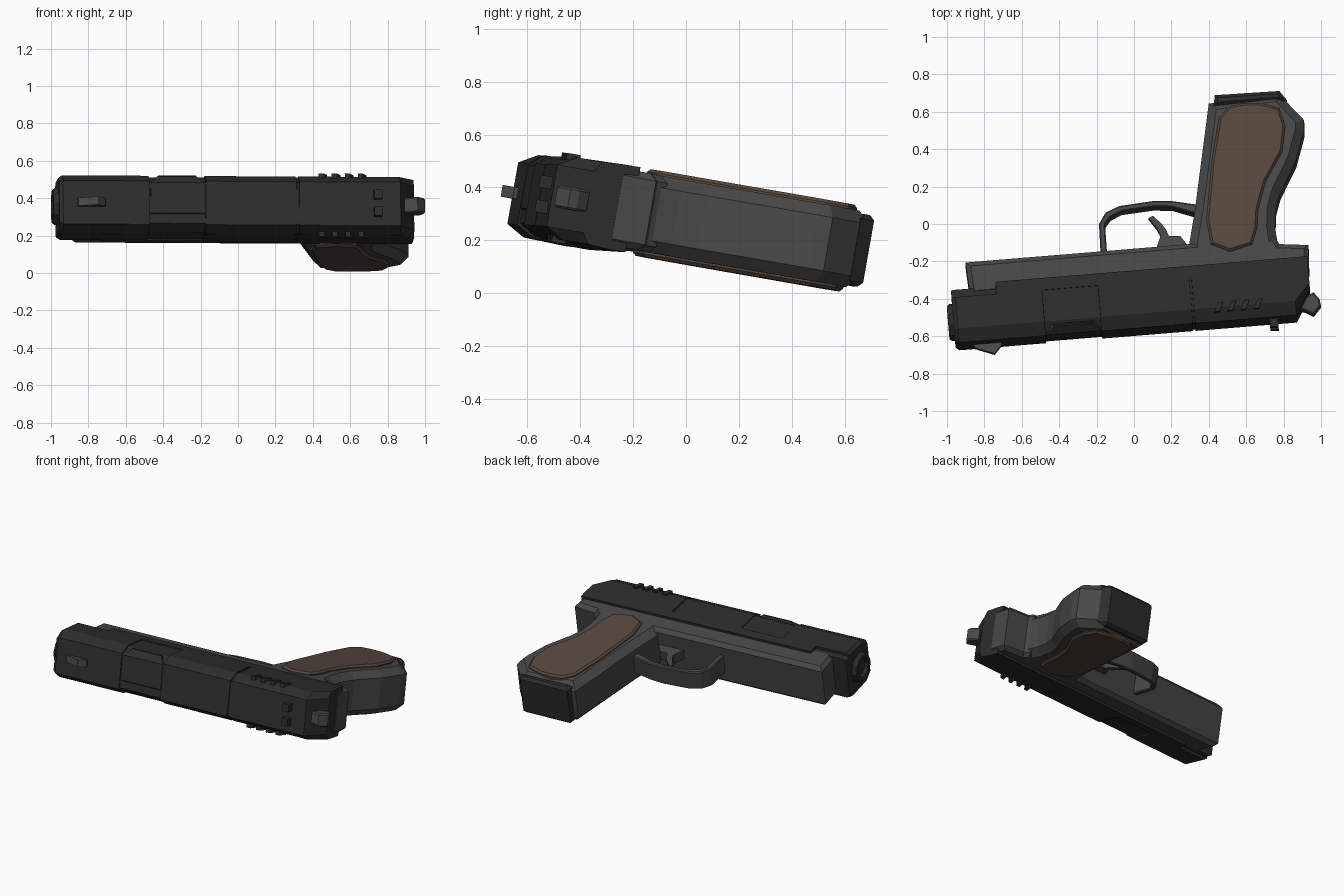
import bpy, bmesh
from math import radians, sin, cos, pi
from mathutils import Matrix, Euler

if "Cube" in bpy.data.objects:
    bpy.data.objects.remove(bpy.data.objects["Cube"])

# Local frame: a = along barrel (rear +), b = toward grip end, c = thickness.
# The finished pistol lies tilted on its side.
POSE = Matrix.Translation((0, 0, 0.272)) @ Euler(
    (radians(-10), radians(0.3), radians(4.7))).to_matrix().to_4x4()


def material(name, rgb):
    m = bpy.data.materials.new(name)
    m.diffuse_color = (*rgb, 1)
    m.use_nodes = True
    m.node_tree.nodes["Principled BSDF"].inputs["Base Color"].default_value = m.diffuse_color
    return m


BLACK = material("dark_steel", (0.026, 0.026, 0.026))
GREY = material("frame_grey", (0.065, 0.065, 0.065))
BROWN = material("grip_brown", (0.095, 0.065, 0.048))


def finish(name, bm, mat):
    bmesh.ops.recalc_face_normals(bm, faces=bm.faces)
    bm.transform(POSE)
    me = bpy.data.meshes.new(name)
    bm.to_mesh(me)
    bm.free()
    me.materials.append(mat)
    ob = bpy.data.objects.new(name, me)
    bpy.context.collection.objects.link(ob)
    return ob


def prism(name, outline, c0, c1, mat, bevel=0):
    """Extrude an (a, b) outline from c0 to c1, chamfering both cap rims."""
    bm = bmesh.new()
    lo = [bm.verts.new((a, b, c0)) for a, b in outline]
    hi = [bm.verts.new((a, b, c1)) for a, b in outline]
    caps = [bm.faces.new(lo[::-1]), bm.faces.new(hi)]
    n = len(outline)
    for i in range(n):
        j = (i + 1) % n
        bm.faces.new((lo[i], lo[j], hi[j], hi[i]))
    bmesh.ops.recalc_face_normals(bm, faces=bm.faces)
    if bevel:
        edges = list({e for f in caps for e in f.edges})
        bmesh.ops.bevel(bm, geom=edges, offset=bevel, segments=1, affect='EDGES')
    return finish(name, bm, mat)


def loft(name, rings, mat, closed=False):
    """Skin a list of equal-length point rings."""
    bm = bmesh.new()
    vs = [[bm.verts.new(p) for p in r] for r in rings]
    n = len(vs[0])
    pairs = list(zip(vs, vs[1:])) + ([(vs[-1], vs[0])] if closed else [])
    for r, s in pairs:
        for i in range(n):
            j = (i + 1) % n
            bm.faces.new((r[i], r[j], s[j], s[i]))
    if not closed:
        bm.faces.new(vs[0])
        bm.faces.new(vs[-1])
    return finish(name, bm, mat)


# Slide: mirrored cross-section lofted along the barrel
def section(a, bottom=-0.28, lip=0.163, step=-0.345, shoulder=-0.515, top=-0.585, inset=0.0):
    half = [(bottom, lip), (step, lip), (step, 0.163 - inset),
            (shoulder, 0.158 - inset), (top + inset, 0.118 - inset)]
    return [(a, b, c) for b, c in half] + [(a, b, -c) for b, c in half[::-1]]


loft("slide", [
    section(-1.005, -0.302, 0.135, inset=0.014),
    section(-0.985, -0.302, 0.145),
    section(-0.766, -0.302, 0.145),
    section(-0.765),
    section(-0.521), section(-0.520, inset=0.008),      # ejection port
    section(-0.221, inset=0.008), section(-0.220),
    section(0.268), section(0.269, inset=0.006),        # seam
    section(0.281, inset=0.006), section(0.282),
    section(0.825),
    section(0.908, shoulder=-0.425, top=-0.45),
], BLACK)

# Ejection port cover, lying on the slide's upper right edge
prism("port_cover", [(-0.515, -0.582), (-0.225, -0.582), (-0.225, -0.50), (-0.515, -0.50)],
      -0.10, 0.155, BLACK, 0.045)


# Muzzle tube
def circle(a, r):
    return [(a, -0.452 + r * sin(pi * (2 * i + 1) / 10), r * cos(pi * (2 * i + 1) / 10))
            for i in range(10)]


loft("muzzle", [circle(-0.98, 0.10), circle(-1.02, 0.10), circle(-1.034, 0.09),
                circle(-1.034, 0.062), circle(-1.008, 0.06), circle(-1.008, 0.001)], BLACK)

# Slide serrations on both sides
for side in (-1, 1):
    for i in range(4):
        a = 0.39 + 0.07 * i
        c0, c1 = sorted((side * 0.14, side * 0.171))
        prism("serration", [(a, -0.54), (a + 0.028, -0.54), (a + 0.05, -0.49), (a + 0.022, -0.49)],
              c0, c1, BLACK)

# Sights
prism("front_sight", [(-0.91, -0.58), (-0.905, -0.602), (-0.80, -0.643), (-0.76, -0.60), (-0.76, -0.58)],
      -0.022, 0.022, GREY)
for side in (-1, 1):
    c = side * 0.047
    prism("rear_sight", [(0.68, -0.58), (0.68, -0.628), (0.725, -0.632), (0.725, -0.58)],
          c - 0.024, c + 0.024, BLACK)

# Hammer
prism("hammer", [(0.82, -0.478), (0.88, -0.478), (0.926, -0.455), (0.955, -0.495), (0.96, -0.53),
                 (0.917, -0.577), (0.87, -0.55), (0.82, -0.54)], -0.042, 0.042, GREY, 0.008)

# Frame rail under the slide
prism("frame_rail", [(-0.916, -0.155), (0.745, -0.155), (0.765, -0.195), (0.92, -0.213),
                     (0.912, -0.34), (-0.905, -0.34)], -0.147, 0.147, GREY, 0.025)

# Grip
prism("grip", [(0.28, -0.25), (0.285, -0.15), (0.33, 0.03), (0.451, 0.60), (0.83, 0.62),
               (0.952, 0.468), (0.947, 0.41), (0.89, 0.25), (0.79, 0.08), (0.762, 0.0),
               (0.75, -0.10), (0.76, -0.25)], -0.147, 0.147, GREY, 0.045)
prism("grip_base_plate", [(0.475, 0.58), (0.487, 0.64), (0.832, 0.634), (0.87, 0.58)],
      -0.137, 0.137, BLACK, 0.018)

# Brown grip panels on both sides
PANEL = [(0.50, 0.51), (0.56, 0.568), (0.64, 0.578), (0.723, 0.572), (0.825, 0.535), (0.848, 0.435),
         (0.822, 0.30), (0.72, 0.146), (0.667, -0.003), (0.654, -0.099), (0.62, -0.189),
         (0.498, -0.219), (0.401, -0.17), (0.387, -0.036), (0.444, 0.292)]
for side in (-1, 1):
    c0, c1 = sorted((side * 0.12, side * 0.166))
    prism("grip_panel", PANEL, c0, c1, BROWN, 0.012)

# Trigger guard and trigger
outer = [(-0.192, -0.17), (-0.187, 0.005), (-0.147, 0.063), (-0.072, 0.093),
         (0.11, 0.105), (0.21, 0.097), (0.35, 0.065)]
inner = [(-0.157, -0.17), (-0.155, 0.0), (-0.122, 0.038), (-0.06, 0.064),
         (0.11, 0.074), (0.21, 0.064), (0.35, 0.01)]
prism("trigger_guard", outer + inner[::-1], -0.065, 0.065, GREY, 0.006)
prism("trigger", [(0.08, 0.02), (0.105, 0.03), (0.15, -0.02), (0.168, -0.05), (0.18, -0.085),
                  (0.24, -0.09), (0.29, -0.165), (0.10, -0.165), (0.137, -0.08), (0.12, -0.04)],
      -0.032, 0.032, GREY)
